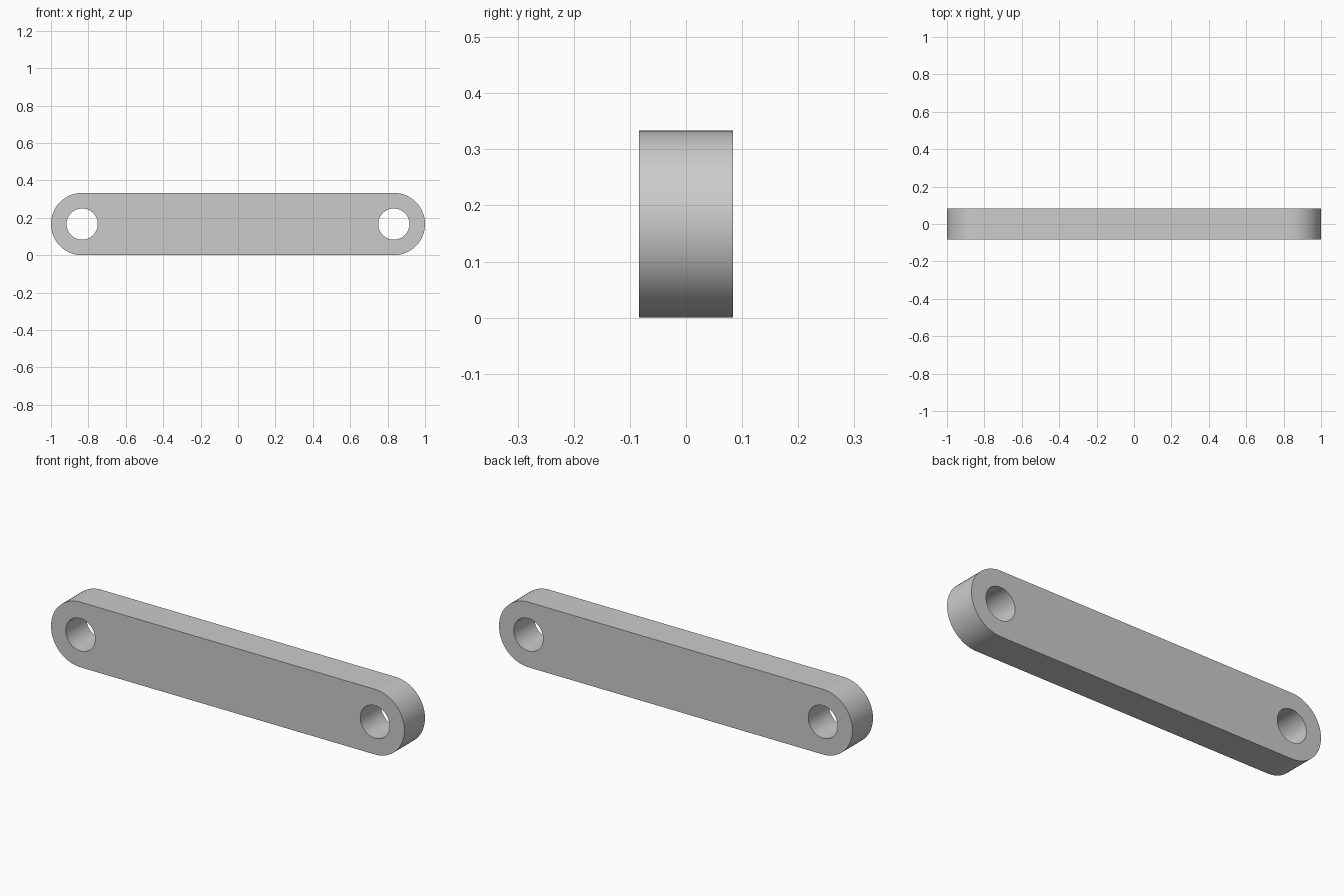
import bpy, bmesh
from math import sin, cos, pi, radians

if "Cube" in bpy.data.objects:
    bpy.data.objects.remove(bpy.data.objects["Cube"])

R = 1 / 6          # end radius, also the centre height
HOLE = 1 / 12      # pin hole radius
CX = 1 - R         # hole centre distance from the middle
DEPTH = 1 / 6
SEG = 32           # steps per half circle


def arc(cx, r, start, sweep, steps, closed):
    count = steps if closed else steps + 1
    return [(cx + r * cos(start + sweep * i / steps),
             R + r * sin(start + sweep * i / steps)) for i in range(count)]


def add_loop(bm, points):
    verts = [bm.verts.new((x, -DEPTH / 2, z)) for x, z in points]
    return [bm.edges.new((v, verts[(i + 1) % len(verts)])) for i, v in enumerate(verts)]


bm = bmesh.new()
# Rounded bar outline
edges = add_loop(bm, arc(CX, R, -pi / 2, pi, SEG, False) + arc(-CX, R, pi / 2, pi, SEG, False))
# Pin hole at each end
for side in (-1, 1):
    edges += add_loop(bm, arc(side * CX, HOLE, 0, 2 * pi, 2 * SEG, True))

# Fill the face around the holes and extrude it to full depth
bmesh.ops.triangle_fill(bm, edges=edges, use_beauty=True, use_dissolve=False, normal=(0, -1, 0))
front = bm.faces[:]
result = bmesh.ops.extrude_face_region(bm, geom=front, use_keep_orig=True)
moved = [g for g in result["geom"] if isinstance(g, bmesh.types.BMVert)]
bmesh.ops.translate(bm, verts=moved, vec=(0, DEPTH, 0))
bmesh.ops.recalc_face_normals(bm, faces=bm.faces[:])
# Merge the flat triangles into clean large faces
bmesh.ops.dissolve_limit(bm, angle_limit=radians(0.5), verts=[], edges=bm.edges[:])

mesh = bpy.data.meshes.new("link_bar")
bm.to_mesh(mesh)
bm.free()
bar = bpy.data.objects.new("link_bar", mesh)
bpy.context.collection.objects.link(bar)

# Smooth the round ends and holes, keep the rims sharp
bpy.context.view_layer.objects.active = bar
bar.select_set(True)
bpy.ops.object.shade_smooth_by_angle(angle=radians(30))
